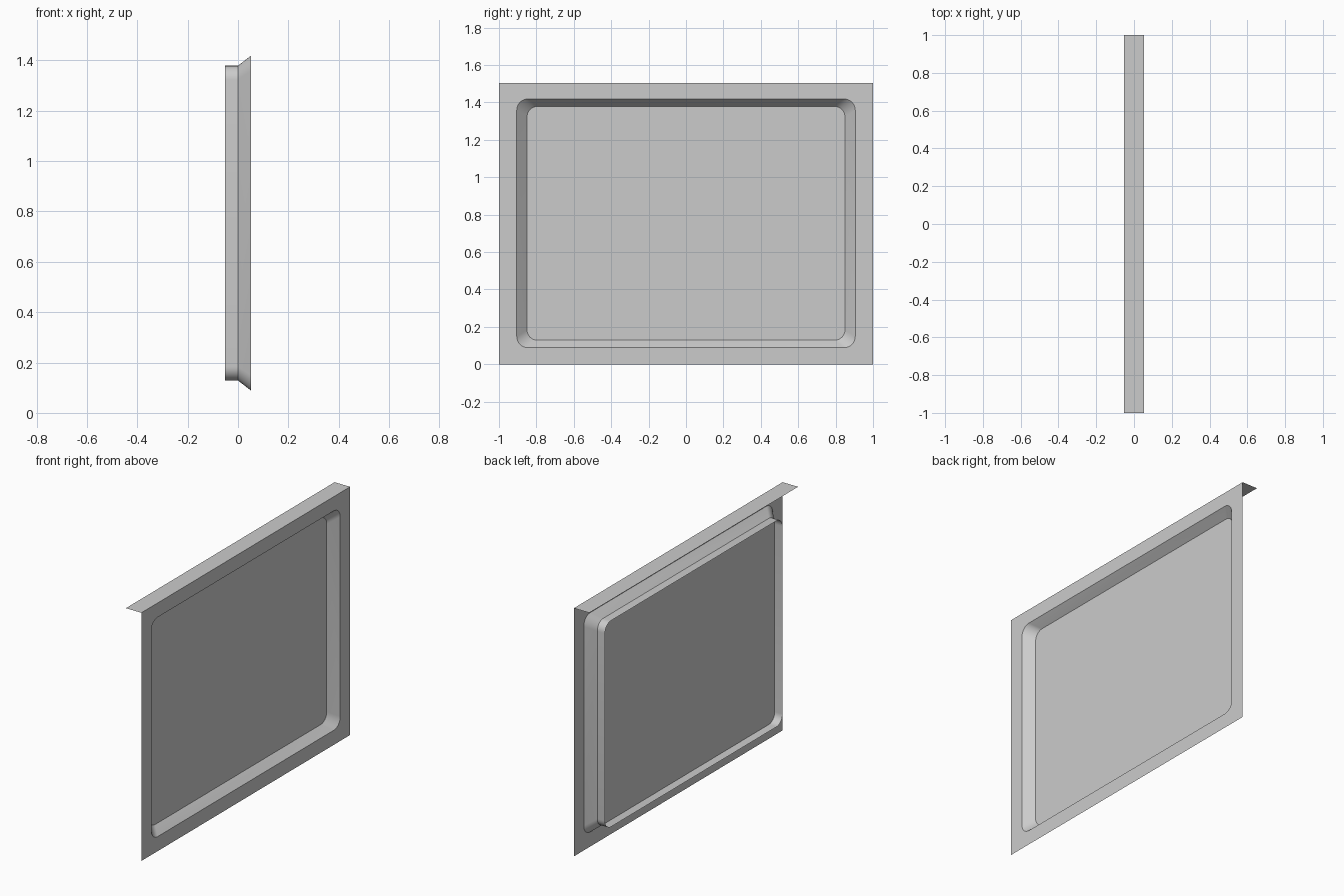
import bpy, bmesh
from math import cos, sin, pi, radians

if "Cube" in bpy.data.objects:
    bpy.data.objects.remove(bpy.data.objects["Cube"])

HEIGHT, DEPTH = 1.505, 0.052      # panel height, half depth
MID_Z = HEIGHT / 2 + 0.001
SEGS = 8                          # segments per rounded corner


def rounded_loop(x, half_y, half_z, radius, mid_z=MID_Z):
    """Rounded rectangle in the plane at x, counter-clockwise seen from +x."""
    pts = []
    for k, (sy, sz) in enumerate([(1, 1), (-1, 1), (-1, -1), (1, -1)]):
        for i in range(SEGS + 1):
            a = (k + i / SEGS) * pi / 2
            pts.append((x, sy * (half_y - radius) + radius * cos(a),
                        mid_z + sz * (half_z - radius) + radius * sin(a)))
    return pts


def sheet(name, loops, cap=False):
    """Thin surface lofted through the loops, optionally closed at the last."""
    bm = bmesh.new()
    rings = [[bm.verts.new(p) for p in loop] for loop in loops]
    for a, b in zip(rings, rings[1:]):
        for i in range(len(a)):
            j = (i + 1) % len(a)
            bm.faces.new((a[i], a[j], b[j], b[i]))
    if cap:
        bm.faces.new(rings[-1])
    bmesh.ops.remove_doubles(bm, verts=bm.verts[:], dist=1e-5)
    mesh = bpy.data.meshes.new(name)
    bm.to_mesh(mesh)
    bm.free()
    obj = bpy.data.objects.new(name, mesh)
    bpy.context.collection.objects.link(obj)
    bpy.ops.object.select_all(action='DESELECT')
    obj.select_set(True)
    bpy.context.view_layer.objects.active = obj
    bpy.ops.object.shade_smooth_by_angle(angle=radians(30))
    return obj


outer = rounded_loop(DEPTH, 1, HEIGHT / 2, 0, HEIGHT / 2)
opening = rounded_loop(DEPTH, 0.905, 0.665, 0.06)
inner = rounded_loop(0, 0.85, 0.625, 0.056)
rim_end = rounded_loop(-DEPTH, 0.85, 0.625, 0.056)

# Flat border around the opening
sheet("border_frame", [outer, opening])
# Sloped recess leading in to the panel
sheet("recess_slope", [opening, inner])
# Straight lip behind the panel, open at the back
sheet("rear_lip", [inner, rim_end])
# Flat panel at the bottom of the recess
sheet("centre_panel", [inner], cap=True)
# Flange folded back along the top edge
sheet("top_flange", [[(DEPTH, -1, HEIGHT), (DEPTH, 1, HEIGHT),
                      (-DEPTH, 1, HEIGHT), (-DEPTH, -1, HEIGHT)]], cap=True)
